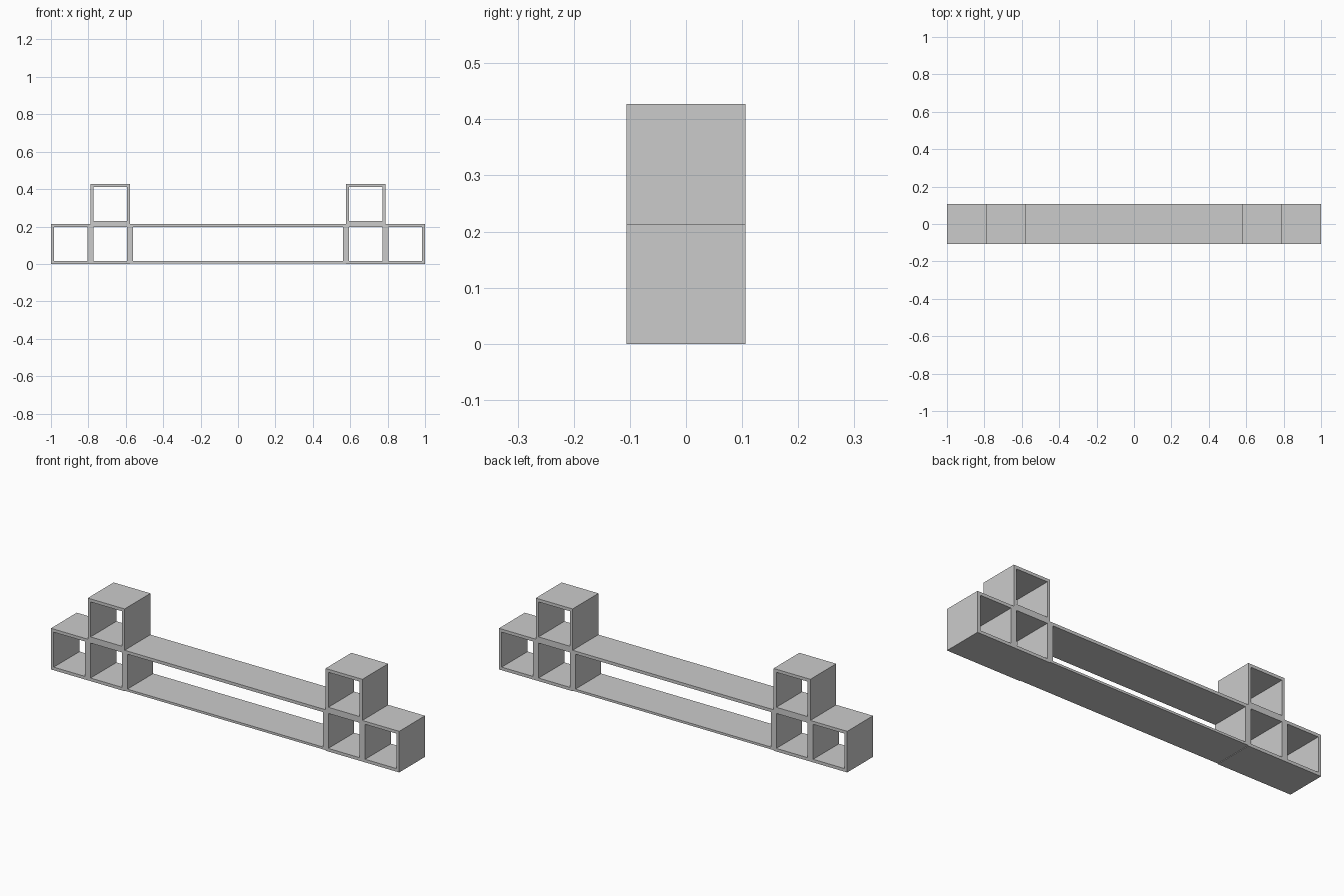
import bpy
import bmesh

if "Cube" in bpy.data.objects:
    bpy.data.objects.remove(bpy.data.objects["Cube"])

DEPTH = 0.106   # half depth of every box
WALL = 0.016    # panel thickness
CUBE = 0.2125   # outer size of one cubby
INNER = 0.577   # where the long centre box meets the cubbies


def open_box(name, x0, x1, z0, z1, wall=WALL, floor=WALL):
    """Rectangular tube, open at front and back."""
    outer = [(x0, z0), (x1, z0), (x1, z1), (x0, z1)]
    inner = [(x0 + wall, z0 + floor), (x1 - wall, z0 + floor),
             (x1 - wall, z1 - wall), (x0 + wall, z1 - wall)]
    bm = bmesh.new()
    o = [bm.verts.new((x, -DEPTH, z)) for x, z in outer]
    i = [bm.verts.new((x, -DEPTH, z)) for x, z in inner]
    ring = [bm.faces.new((o[k], o[(k + 1) % 4], i[(k + 1) % 4], i[k]))
            for k in range(4)]
    ext = bmesh.ops.extrude_face_region(bm, geom=ring, use_keep_orig=True)
    moved = [g for g in ext["geom"] if isinstance(g, bmesh.types.BMVert)]
    bmesh.ops.translate(bm, verts=moved, vec=(0, 2 * DEPTH, 0))
    bmesh.ops.recalc_face_normals(bm, faces=bm.faces)
    mesh = bpy.data.meshes.new(name)
    bm.to_mesh(mesh)
    bm.free()
    obj = bpy.data.objects.new(name, mesh)
    bpy.context.collection.objects.link(obj)
    return obj


# Long low centre compartment
open_box("centre_shelf", -INNER, INNER, 0.003, CUBE, floor=0.012)

# Three cubbies stacked as steps at each end
for side, s in (("left", -1), ("right", 1)):
    def cubby(name, a, b, z):
        x0, x1 = sorted((s * a, s * b))
        open_box(f"{side}_{name}", x0, x1, z, z + CUBE + 0.001)

    cubby("outer_cubby", 1.0 - CUBE + 0.001, 1.0, 0)
    cubby("inner_cubby", INNER, 1.0 - CUBE + 0.001, 0)
    cubby("upper_cubby", INNER, 1.0 - CUBE + 0.001, CUBE + 0.001)
